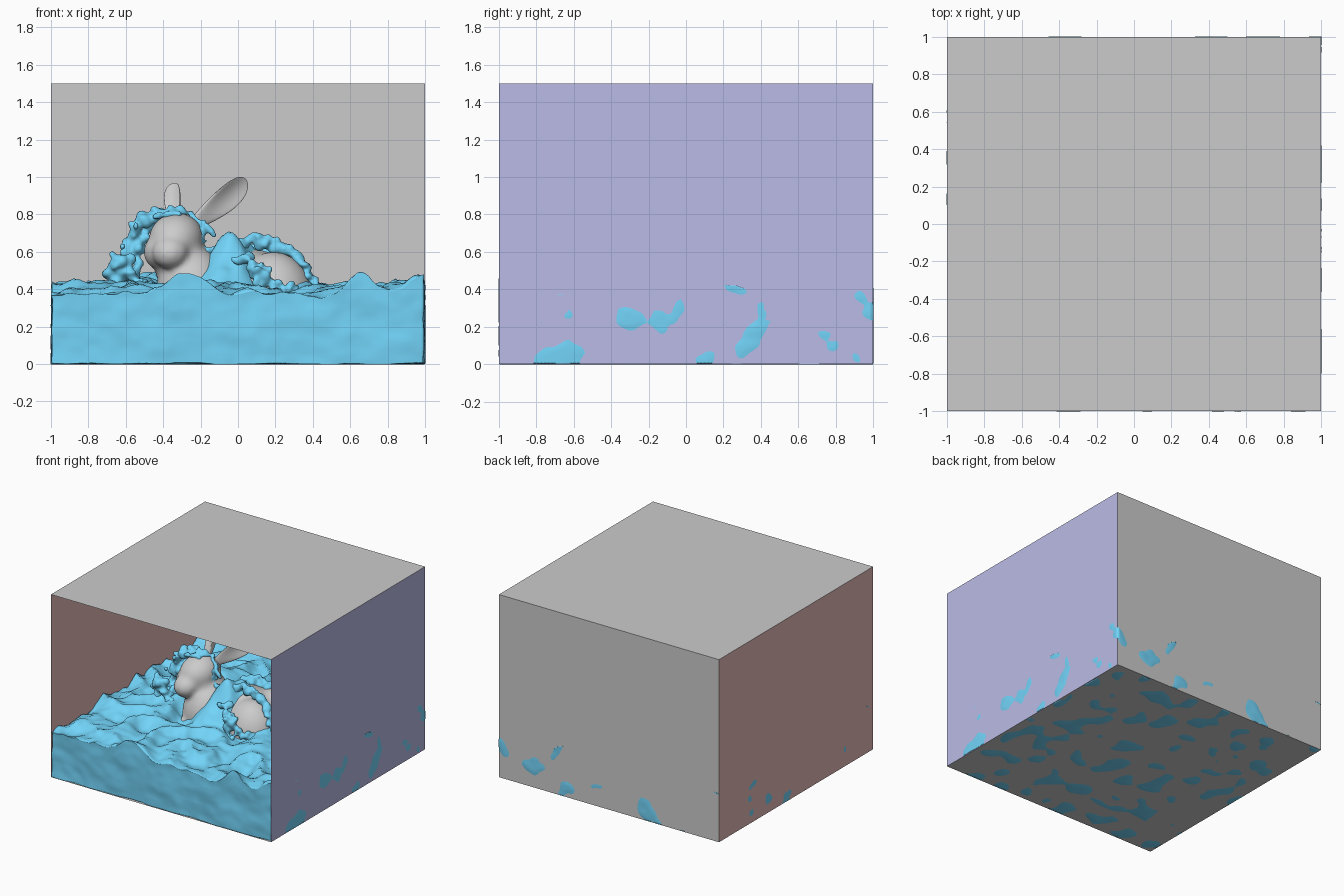
import bpy, bmesh, math, random
from mathutils import Vector, Matrix, noise

if "Cube" in bpy.data.objects:
    bpy.data.objects.remove(bpy.data.objects["Cube"])

random.seed(4)


def material(name, rgb):
    m = bpy.data.materials.new(name)
    m.diffuse_color = (*rgb, 1)
    m.use_nodes = True
    m.node_tree.nodes["Principled BSDF"].inputs["Base Color"].default_value = m.diffuse_color
    return m


RED = material("red_wall", (0.8, 0.5, 0.5))
BLUE = material("blue_wall", (0.5, 0.5, 0.8))
WATER = material("water", (0.17, 0.66, 0.95))


def finish(name, bm, mat=None, smooth=True):
    me = bpy.data.meshes.new(name)
    bmesh.ops.recalc_face_normals(bm, faces=bm.faces)
    bm.to_mesh(me)
    bm.free()
    ob = bpy.data.objects.new(name, me)
    bpy.context.collection.objects.link(ob)
    if mat:
        me.materials.append(mat)
    if smooth:
        me.polygons.foreach_set("use_smooth", [True] * len(me.polygons))
    return ob


def remesh(ob, voxel, steps):
    r = ob.modifiers.new("merge", 'REMESH')
    r.mode, r.voxel_size, r.use_smooth_shade = 'VOXEL', voxel, True
    s = ob.modifiers.new("soften", 'SMOOTH')
    s.factor, s.iterations = 0.5, steps


def blob(bm, centre, radii, turn=None, detail=3):
    m = Matrix.Translation(centre) @ (turn or Matrix())
    bmesh.ops.create_icosphere(bm, subdivisions=detail, radius=1,
                               matrix=m @ Matrix.Diagonal((*radii, 1)))


# Open-fronted room, each wall a quad spanned by two half-edges
H = 1.5
X, Y, Z = Vector((1, 0, 0)), Vector((0, 1, 0)), Vector((0, 0, H / 2))
for name, c, u, v, mat in [("floor", -Z, X, Y, None), ("ceiling", Z, X, Y, None),
                           ("back_wall", Y, X, Z, None), ("left_wall", -X, Y, Z, RED),
                           ("right_wall", X, Y, Z, BLUE)]:
    bm = bmesh.new()
    bm.faces.new([bm.verts.new(c + Z + p) for p in (-u - v, u - v, u + v, v - u)])
    finish(name, bm, mat, smooth=False)

# Rabbit body
bm = bmesh.new()
blob(bm, (0.03, 0.05, 0.33), (0.36, 0.27, 0.29), detail=4)          # trunk
blob(bm, (-0.24, -0.02, 0.36), (0.20, 0.22, 0.27), detail=4)        # chest
blob(bm, (0.40, 0.12, 0.22), (0.09, 0.09, 0.09))                    # tail
for s in (-1, 1):
    blob(bm, (0.19, 0.04 + 0.12 * s, 0.33), (0.22, 0.20, 0.27), detail=4)  # haunch
    blob(bm, (0.02, 0.25 * s, 0.09), (0.19, 0.09, 0.07))                   # foot
    blob(bm, (-0.34, -0.05 + 0.14 * s, 0.19), (0.08, 0.09, 0.18))          # foreleg
    blob(bm, (-0.345 - 0.075 * s, -0.05, 0.60), (0.085, 0.10, 0.095))      # cheek
blob(bm, (-0.29, 0, 0.53), (0.16, 0.17, 0.15))                      # neck
nod = Matrix.Rotation(-0.25, 4, 'Z') @ Matrix.Rotation(0.3, 4, 'X')
blob(bm, (-0.33, -0.02, 0.67), (0.145, 0.17, 0.135), nod, 4)        # skull
blob(bm, (-0.36, -0.14, 0.60), (0.10, 0.11, 0.09), nod)             # muzzle
remesh(finish("rabbit_body", bm), 0.016, 8)


# Scooped ears
def ear(name, base, tip, width, front):
    base, tip = Vector(base), Vector(tip)
    up = (tip - base).normalized()
    side = up.cross(Vector(front)).normalized()
    back = up.cross(side)
    length = (tip - base).length
    bm = bmesh.new()
    bmesh.ops.create_uvsphere(bm, u_segments=40, v_segments=28, radius=1)
    for v in bm.verts:
        t = (v.co.z + 1) / 2
        w = width * (0.45 + 0.62 * t)
        scoop = 0.045 * v.co.x ** 2 * t
        thick = 0.035 if v.co.y > 0 else 0.03 - 0.02 * t
        v.co = (base + up * t * length + side * v.co.x * w
                + back * (v.co.y * thick - scoop))
    finish(name, bm)


ear("rabbit_ear_left", (-0.34, 0.06, 0.71), (-0.345, 0.22, 0.968), 0.056, (-0.3, -1, 0))
ear("rabbit_ear_right", (-0.28, 0.04, 0.71), (0.045, 0.20, 0.985), 0.085, (0.2, -1, -0.3))

# Water block: wavy top, faintly uneven sides
# x, y, height and radius of the main swells and dips
SWELLS = [(-0.06, -0.10, 0.21, 0.15), (0.02, 0.05, 0.17, 0.14), (-0.3, -0.3, -0.08, 0.12),
          (-0.62, 0, 0.06, 0.16), (0.15, 0.4, 0.07, 0.2), (-0.35, 0.4, 0.06, 0.2),
          (-0.28, -1, 0.11, 0.12), (0.65, -1, 0.11, 0.1), (1, -1, 0.1, 0.15)]


def n3(x, y, z, f):
    return noise.noise(Vector((x, y, z)) * f + Vector((3.1, 7.7, 1.3)))


def height(x, y):
    ripple = 0.022 * n3(x, y, 2, 9) + 0.014 * n3(x, y, 4, 18)
    waves = 0.05 * n3(x, y, 1, 2.3) + 0.055 * (0.7 - 2.2 * abs(n3(x, y, 0, 4.2)))
    calm = min(1, 0.3 + (y + 1) * 2)
    h = 0.365 + 0.02 * calm + waves * calm + ripple
    return h + sum(a * math.exp(-((x - sx) ** 2 + (y - sy) ** 2) / r ** 2)
                   for sx, sy, a, r in SWELLS)


bm = bmesh.new()
bmesh.ops.create_cube(bm, size=2)
bmesh.ops.subdivide_edges(bm, edges=bm.edges[:], cuts=100, use_grid_fill=True)
for v in bm.verts:
    x, y, t = v.co.x, v.co.y, (v.co.z + 1) / 2
    z = t * height(x, y)
    swell = min(1.003, 0.995 + 0.013 * n3(x, y, z, 5) + 0.004 * n3(x, y, z, 13))
    if abs(x) > 0.999:
        v.co.x = x * swell
    if abs(y) > 0.999:
        v.co.y = y * swell
    if t < 0.001:
        z = max(-0.003, 0.003 - 0.012 * n3(x, y, 5, 7))
    v.co.z = z
finish("water_block", bm, WATER)

# Splashes: lumpy arched strands (start, bend, end, thickness)
STRANDS = [
    ((-.62, 0, .40), (-.62, .04, .86), (-.30, 0, .81), .027),
    ((-.54, -.05, .42), (-.56, .05, .60), (-.48, .04, .74), .026),
    ((-.67, -.1, .40), (-.66, -.1, .72), (-.51, -.14, .36), .031),
    ((-.23, -.08, .64), (-.16, 0, .72), (-.24, .02, .79), .020),
    ((-.18, -.05, .58), (.02, -.05, .69), (.24, -.05, .635), .026),
    ((.20, -.05, .64), (.36, -.08, .60), (.43, -.14, .37), .027),
    ((.02, -.18, .56), (.12, -.30, .50), (.14, -.30, .37), .032),
    ((.10, -.24, .52), (.16, -.32, .42), (.37, -.24, .37), .025),
    ((-.1, .15, .60), (.2, .25, .66), (.38, .15, .42), .034),
]
bm = bmesh.new()
for a, b, c, radius in STRANDS:
    a, b, c = Vector(a), Vector(b), Vector(c)
    count = int(((b - a).length + (c - b).length) / radius * 1.9)
    for i in range(count + 1):
        t = i / count
        p = a.lerp(b, t).lerp(b.lerp(c, t), t)
        p += Vector([random.gauss(0, radius * 0.6) for _ in "xyz"])
        turn = Matrix.Rotation(random.uniform(0, 3), 4, Vector((random.random(), 1, random.random())))
        blob(bm, p, [radius * random.uniform(0.55, 1.3) for _ in "xyz"], turn, 2)
# Loose drops on and around the head
blob(bm, (-0.325, -0.19, 0.635), (0.02, 0.02, 0.026), detail=2)
for i in range(12):
    ang, r = random.uniform(0.3, 3.6), random.uniform(0.012, 0.02)
    p = Vector((-0.36 + 0.26 * math.cos(ang), -0.05, 0.6 + 0.2 * math.sin(ang)))
    blob(bm, p, (r, r, r * 1.3), detail=2)
remesh(finish("water_splash", bm, WATER), 0.011, 3)
